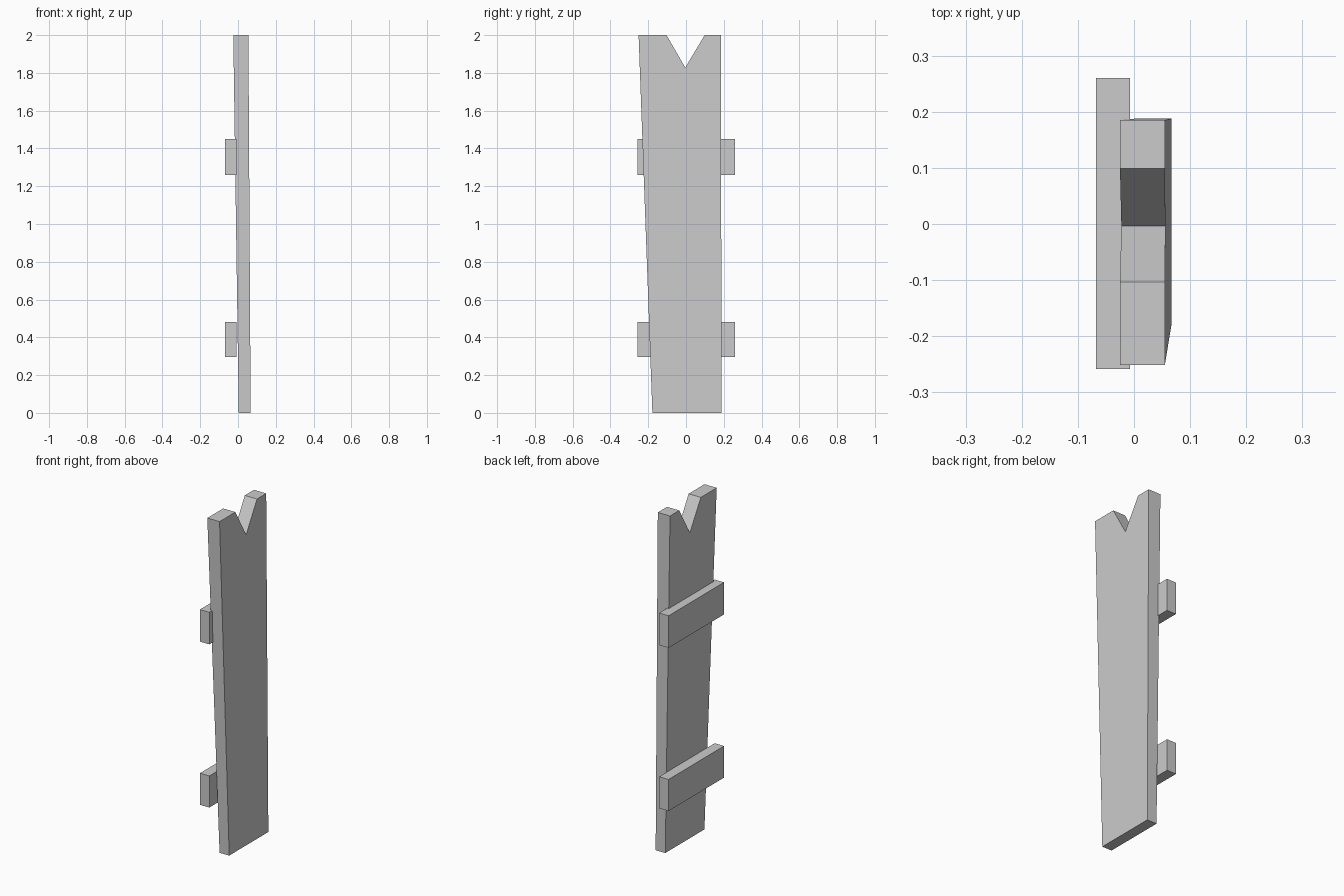
import bpy
import bmesh

if "Cube" in bpy.data.objects:
    bpy.data.objects.remove(bpy.data.objects["Cube"])


def make_object(name, bm):
    bmesh.ops.recalc_face_normals(bm, faces=bm.faces[:])
    mesh = bpy.data.meshes.new(name)
    bm.to_mesh(mesh)
    bm.free()
    obj = bpy.data.objects.new(name, mesh)
    bpy.context.collection.objects.link(obj)
    return obj


# Plank: notched outline in (y, z), slightly leaning and thicker at the top
def build_plank():
    outline = [(-0.178, 0), (0.188, 0), (0.185, 2), (0.099, 2),
               (-0.004, 1.828), (-0.103, 2), (-0.251, 2)]
    bm = bmesh.new()
    back = [bm.verts.new((0.004 - 0.0145 * z, y, z)) for y, z in outline]
    front = [bm.verts.new((0.067 - 0.006 * z, y, z)) for y, z in outline]
    bm.faces.new(back)
    bm.faces.new(front)
    for i in range(len(outline)):
        j = (i + 1) % len(outline)
        bm.faces.new((back[i], back[j], front[j], front[i]))
    make_object("plank", bm)


# Cross rail: plain box behind the plank
def build_rail(name, z_low, z_high):
    bm = bmesh.new()
    bmesh.ops.create_cube(bm, size=1)
    bmesh.ops.scale(bm, vec=(0.061, 0.518, z_high - z_low), verts=bm.verts)
    bmesh.ops.translate(bm, vec=(-0.0375, 0.001, (z_low + z_high) / 2), verts=bm.verts)
    make_object(name, bm)


build_plank()
build_rail("lower_rail", 0.295, 0.482)
build_rail("upper_rail", 1.26, 1.45)
